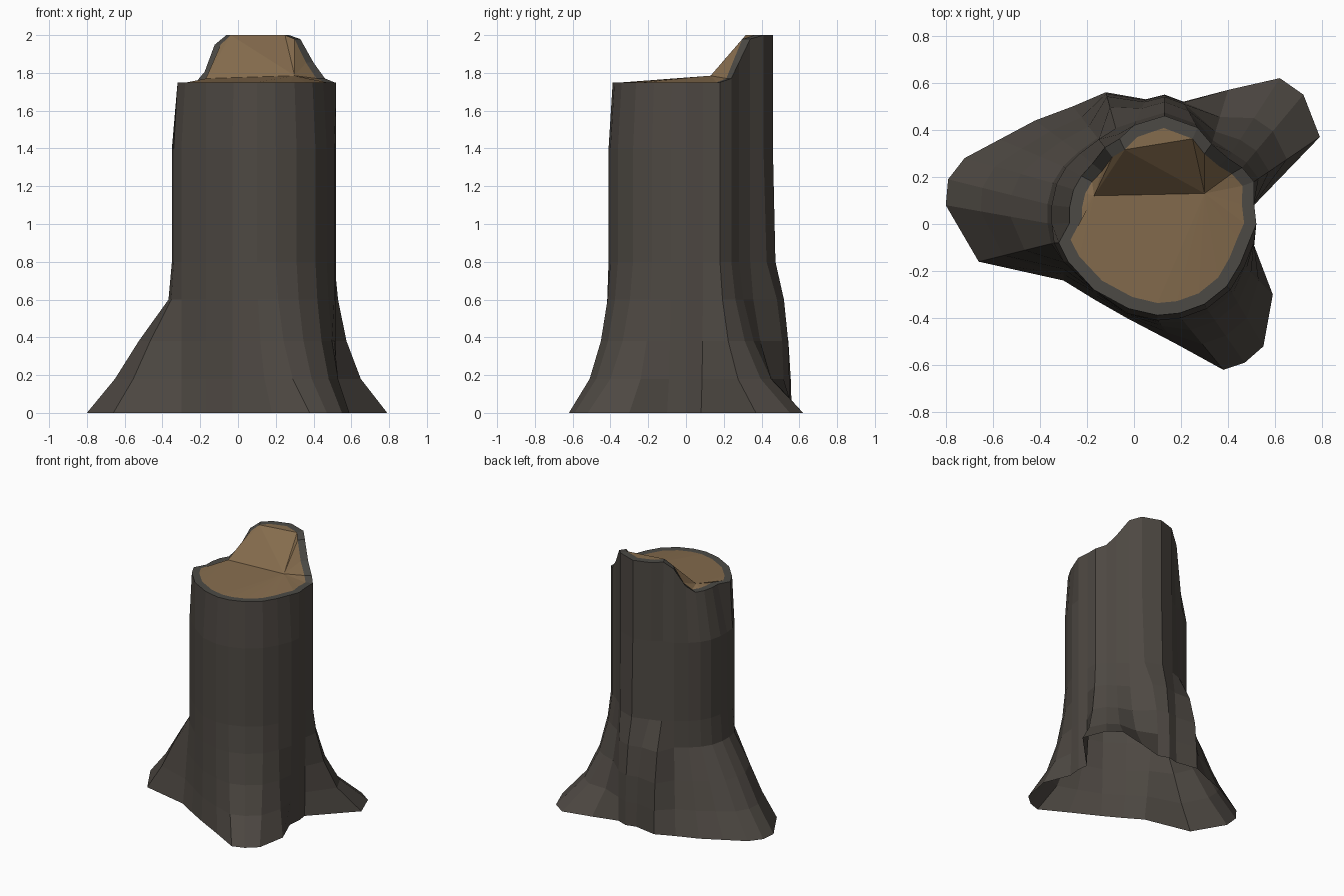
import bpy, bmesh
from mathutils import Vector

if "Cube" in bpy.data.objects:
    bpy.data.objects.remove(bpy.data.objects["Cube"])

# Columns around the stump: trunk x, y -> root (ground) x, y
COLUMNS = [
    (.52, .0, .52, .0), (.51, .09, .51, .08), (.51, .18, .79, .37), (.46, .24, .72, .55),
    (.40, .28, .62, .62), (.33, .34, .40, .57), (.27, .41, .21, .52), (.13, .46, .13, .55),
    (.0, .42, .05, .53), (-.07, .38, -.12, .56), (-.15, .36, -.26, .50), (-.23, .30, -.42, .44),
    (-.29, .24, -.57, .36), (-.33, .17, -.72, .28), (-.35, .08, -.79, .19), (-.35, .0, -.80, .08),
    (-.34, -.08, -.66, -.16), (-.30, -.16, -.30, -.24), (-.17, -.28, -.17, -.32), (-.03, -.38, -.03, -.40),
    (.10, -.41, .18, -.51), (.20, -.40, .38, -.62), (.31, -.36, .47, -.59), (.41, -.28, .55, -.52),
    (.47, -.18, .59, -.30), (.51, -.08, .51, -.10)]
N = len(COLUMNS)
PLATEAU = [6, 7, 8, 9]                 # columns at the tall splinter's top
LEVELS = [0, .18, .38, .6, .8, 1.4]
FLARE = [1, .50, .23, .07, 0, 0]       # how far each level spreads to the roots
FLARE_LEFT = [1, .67, .39, .04, 0, 0]
FLARE_BACK = [1, .97, .90, .65, .15, 0]


def material(name, rgb):
    m = bpy.data.materials.new(name)
    m.diffuse_color = (*rgb, 1)
    m.use_nodes = True
    m.node_tree.nodes["Principled BSDF"].inputs["Base Color"].default_value = m.diffuse_color
    return m


def flare(bx, by):
    if -.2 < bx < .3 and by > .4:
        return FLARE_BACK
    return FLARE_LEFT if bx < -.2 else FLARE


def rim_point(tx, ty):
    # the top narrows a little, and climbs to a splinter at the back
    s = 1
    if ty > -.02:
        s = 1 - min(.17, max(0, -tx) * .7)
    elif tx > -.1:
        s = .95
    x, y = .1 + (tx - .1) * s, .03 + (ty - .03) * s
    if tx < -.2 and ty < -.02:
        x += .02
    return Vector((x, y, 1.75 + .25 * min(1, max(0, (y - .23) / .12))))


def make_object(name, bm, mats):
    me = bpy.data.meshes.new(name)
    bm.to_mesh(me)
    bm.free()
    for m in mats:
        me.materials.append(m)
    ob = bpy.data.objects.new(name, me)
    bpy.context.collection.objects.link(ob)


bark = material("dark bark", (.075, .065, .055))
rim_mat = material("bark rim", (.072, .068, .060))
wood = material("broken wood", (.235, .150, .075))

bm = bmesh.new()
# Bark rings from the ground up, open underneath
rings = []
for i, z in enumerate(LEVELS):
    ring = []
    for tx, ty, bx, by in COLUMNS:
        f = flare(bx, by)[i]
        ring.append(bm.verts.new((tx + (bx - tx) * f, ty + (by - ty) * f, z)))
    rings.append(ring)
outer = [rim_point(c[0], c[1]) for c in COLUMNS]
rings.append([bm.verts.new(p) for p in outer])
# Inner edge of the bark rim
inner = []
for p in outer:
    d = Vector((.1 - p.x, .03 - p.y, 0)).normalized()
    inner.append(bm.verts.new(p + d * .052))
rings.append(inner)

for k in range(len(rings) - 1):
    for i in range(N):
        j = (i + 1) % N
        f = bm.faces.new((rings[k][i], rings[k][j], rings[k + 1][j], rings[k + 1][i]))
        f.material_index = 1 if k == len(rings) - 2 else 0

# Broken wood: flat top of the splinter, then fans around a crease across the cut
faces = [bm.faces.new([inner[i] for i in PLATEAU])]
left = bm.verts.new((-.17, .12, 1.77))
right = bm.verts.new((.30, .13, 1.785))
loop = [v for i, v in enumerate(inner) if i not in PLATEAU[1:-1]]
edges = list(zip(loop, loop[1:] + loop[:1]))
apexes = [left if (a.co.x + b.co.x) / 2 < .05 else right for a, b in edges]
for i, (a, b) in enumerate(edges):
    faces.append(bm.faces.new((a, b, apexes[i])))
    if apexes[i - 1] is not apexes[i]:
        faces.append(bm.faces.new((a, apexes[i], apexes[i - 1])))
for f in faces:
    f.material_index = 2
make_object("tree_stump", bm, [bark, rim_mat, wood])
